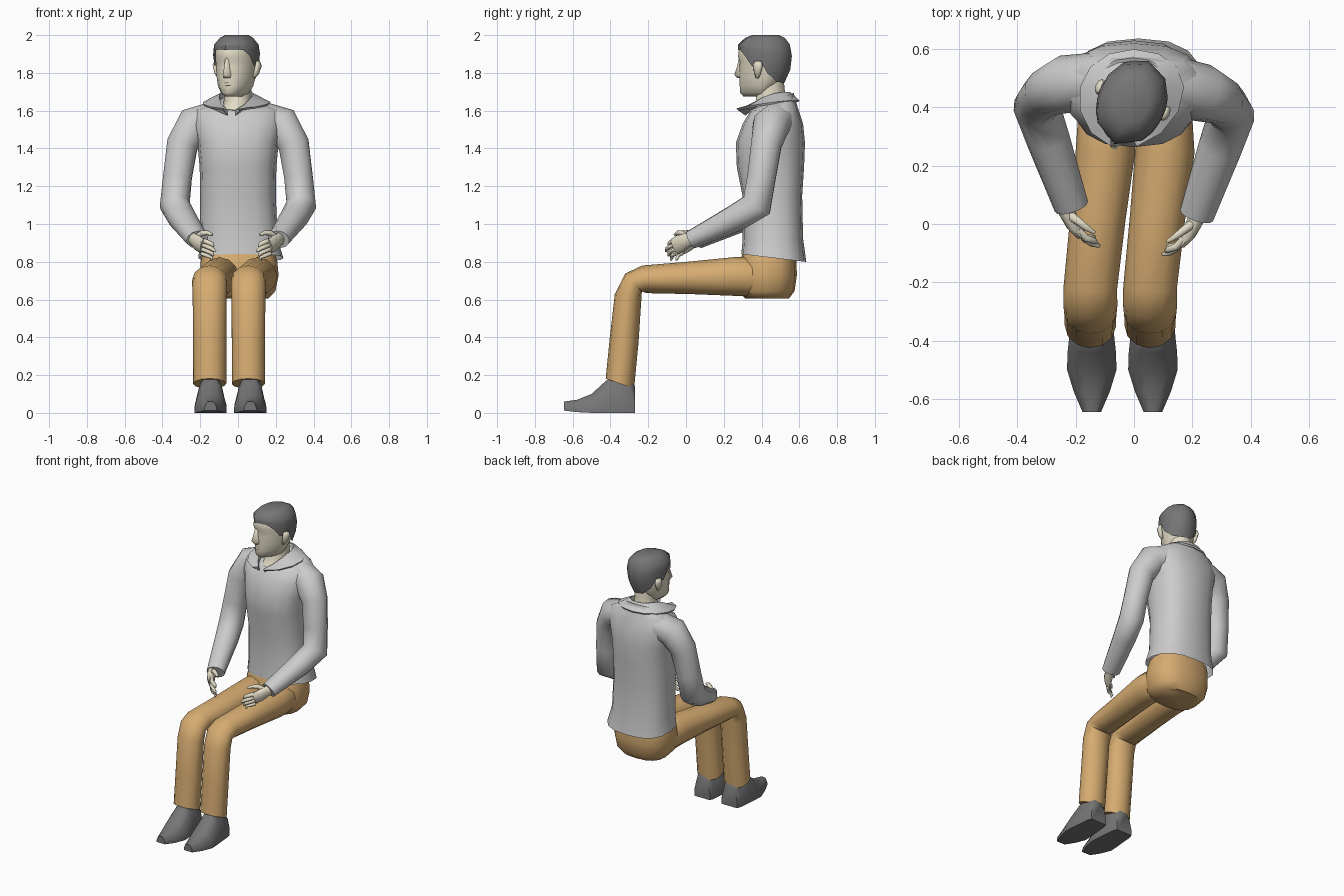
import bpy, bmesh
from math import sin, cos, pi, radians
from mathutils import Vector as V, Matrix


def material(name, rgb):
    m = bpy.data.materials.new(name)
    m.diffuse_color = (*rgb, 1)
    return m


SKIN = material("skin", (0.76, 0.71, 0.56))
DARK = material("dark_grey", (0.18, 0.18, 0.18))
TAN = material("tan_cloth", (0.67, 0.41, 0.165))


def loft(name, rings, mat=None, caps=(True, True), angle=50, xf=None):
    """Skin a list of equal-length closed rings."""
    bm = bmesh.new()
    rows = [[bm.verts.new(xf @ V(p) if xf else V(p)) for p in r] for r in rings]
    n = len(rows[0])
    for a, b in zip(rows, rows[1:]):
        for i in range(n):
            j = (i + 1) % n
            bm.faces.new((a[i], a[j], b[j], b[i]))
    if caps[0]:
        bm.faces.new(rows[0])
    if caps[1]:
        bm.faces.new(rows[-1])
    bmesh.ops.recalc_face_normals(bm, faces=bm.faces)
    me = bpy.data.meshes.new(name)
    bm.to_mesh(me)
    bm.free()
    me.shade_smooth()
    me.set_sharp_from_angle(angle=radians(angle))
    if mat:
        me.materials.append(mat)
    ob = bpy.data.objects.new(name, me)
    bpy.context.collection.objects.link(ob)
    return ob


def tube(name, path, mat=None, sides=10, ref=(1, 0, 0), end=None, xf=None):
    """Tube along points (x, y, z, radius_u, radius_v)."""
    pts = [V(p[:3]) for p in path]
    u, rings = V(ref), []
    for k, p in enumerate(path):
        t = V((0, 0, 0))
        if k > 0:
            t += (pts[k] - pts[k - 1]).normalized()
        if k < len(pts) - 1:
            t += (pts[k + 1] - pts[k]).normalized()
        if end and k == len(pts) - 1:
            t = V(end)
        t.normalize()
        u = (u - t * u.dot(t)).normalized()
        v = t.cross(u)
        rings.append([pts[k] + u * p[3] * cos(2 * pi * i / sides)
                      + v * p[-1] * sin(2 * pi * i / sides) for i in range(sides)])
    return loft(name, rings, mat, angle=80 if mat == SKIN else 50, xf=xf)


def oval(z, cx, cy, rx, ry, tilt=0, n=2.5, sides=16):
    """Horizontal superellipse ring, sloped along y."""
    out = []
    for i in range(sides):
        c, s = cos(2 * pi * i / sides), sin(2 * pi * i / sides)
        x = rx * abs(c) ** (2 / n) * (1 if c > 0 else -1)
        y = ry * abs(s) ** (2 / n) * (1 if s > 0 else -1)
        out.append((cx + x, cy + y, z + tilt * y))
    return out


# shirt body
loft("shirt_body", [oval(*r) for r in (
    (0.82, 0.015, 0.465, 0.225, 0.172, -0.12), (0.92, 0.005, 0.46, 0.205, 0.16),
    (1.15, 0, 0.457, 0.20, 0.158), (1.30, 0, 0.447, 0.203, 0.178),
    (1.43, 0, 0.447, 0.215, 0.183), (1.53, 0, 0.46, 0.24, 0.16),
    (1.61, 0, 0.465, 0.225, 0.125, 0.1), (1.65, -0.005, 0.46, 0.12, 0.11, 0.4))],
    caps=(False, True))

# shirt collar, open at the front
rings = []
for k in range(13):
    a = radians(14 + 332 * k / 12)
    f = (1 + cos(a)) / 2
    cx = -0.035 * f * f

    def at(rx, ry, z):
        return (cx + rx * sin(a), 0.45 - ry * cos(a), z)
    zi, zo = 1.70 - 0.10 * f ** 3, 1.655 - 0.045 * f * f
    rings.append([at(0.09, 0.10 + 0.05 * f, zi), at(0.18, 0.15 + 0.04 * f, zo),
                  at(0.175, 0.145 + 0.035 * f, zo - 0.01), at(0.085, 0.09 + 0.05 * f, zi - 0.03)])
loft("collar", rings, angle=35)

# sleeves and hands, both sides
for side, s, dy in (("right", 1, 0.0), ("left", -1, 0.03)):
    flip = Matrix.Diagonal((s, 1, 1, 1))
    tube(side + "_sleeve", [
        (0.12, 0.49 + dy / 3, 1.56, 0.09, 0.09), (0.235, 0.45 + dy, 1.525, 0.10, 0.098),
        (0.295, 0.425 + dy, 1.42, 0.083, 0.085), (0.32, 0.40 + dy, 1.25, 0.078, 0.078),
        (0.335, 0.375 + dy, 1.10, 0.085, 0.08), (0.295, 0.26 + dy, 1.03, 0.073, 0.075),
        (0.215, 0.03 + dy, 0.918, 0.05, 0.06)], sides=12, ref=(0, 1, 0), xf=flip)
    hand = flip @ Matrix.Translation((0.02 * (s < 0), dy, 0))
    tube(side + "_palm", [
        (0.225, 0.05, 0.925, 0.03, 0.038), (0.21, 0.01, 0.915, 0.028, 0.038),
        (0.19, -0.03, 0.897, 0.025, 0.047), (0.165, -0.06, 0.88, 0.018, 0.045)],
        SKIN, 8, xf=hand)
    for k, name in enumerate(("index", "middle", "ring", "little")):
        z, r = 0.915 - 0.024 * k, 0.0135 - 0.001 * k
        tip = 0.012 * abs(k - 1)
        tube(side + "_" + name + "_finger", [
            (0.172, -0.05, z, r), (0.145, -0.085 + tip / 2, z - 0.010, r),
            (0.118, -0.100 + tip, z - 0.022, r * 0.9),
            (0.098 + tip, -0.105 + tip, z - 0.036, r * 0.5)], SKIN, 6, xf=hand)
    tube(side + "_thumb", [
        (0.20, 0.0, 0.93, 0.018), (0.17, -0.022, 0.953, 0.015),
        (0.14, -0.045, 0.953, 0.012), (0.115, -0.06, 0.943, 0.007)], SKIN, 6, xf=hand)

# seat of the trousers
loft("trouser_seat", [oval(*r) for r in (
    (0.605, 0.01, 0.43, 0.15, 0.115), (0.645, 0.01, 0.425, 0.188, 0.15),
    (0.73, 0.008, 0.43, 0.207, 0.157), (0.80, 0.005, 0.435, 0.203, 0.15),
    (0.85, 0.005, 0.44, 0.19, 0.14))], TAN)

# trouser legs and shoes
for side, hip, knee in (("right", 0.106, 0.055), ("left", -0.098, -0.15)):
    mid = (hip + knee) / 2
    tube(side + "_trouser_leg", [
        (hip, 0.50, 0.72, 0.05, 0.05), (hip, 0.40, 0.72, 0.092, 0.105),
        (hip, 0.25, 0.722, 0.102, 0.102), (mid, 0.02, 0.715, 0.095, 0.086),
        (knee, -0.22, 0.707, 0.092, 0.074), (knee, -0.278, 0.69, 0.093, 0.065),
        (knee, -0.307, 0.61, 0.09, 0.072), (knee, -0.328, 0.38, 0.088, 0.077),
        (knee, -0.35, 0.155, 0.088, 0.08)], TAN, 12, end=(0, -0.36, -1))
    section = ((-1, 0), (-1, 0.3), (-0.75, 0.75), (-0.4, 1), (0.4, 1), (0.75, 0.75), (1, 0.3), (1, 0))
    cx = knee + (0.01 if knee > 0 else 0.005)
    loft(side + "_shoe", [[(cx + w * a, y, z0 + (h - z0) * b) for a, b in section]
                          for y, w, z0, h in (
        (-0.645, 0.032, 0.012, 0.06), (-0.575, 0.062, 0.004, 0.07), (-0.50, 0.085, 0, 0.10),
        (-0.44, 0.083, 0, 0.155), (-0.395, 0.078, 0, 0.195), (-0.30, 0.07, 0, 0.19),
        (-0.27, 0.06, 0, 0.14))], DARK)

# neck
tube("neck", [(-0.01, 0.435, 1.58, 0.085, 0.11), (0, 0.45, 1.65, 0.075, 0.08),
              (-0.005, 0.44, 1.78, 0.07, 0.075)], SKIN, 12)

# head, turned a little to one side
turn = Matrix.Translation((-0.007, 0.42, 0)) @ Matrix.Rotation(radians(-22), 4, 'Z')
SIDES = 20


def head_point(z, front, back, half, a):
    return (half * sin(a), -cos(a) * (front if cos(a) > 0 else back), z)


loft("head", [[head_point(*r, 2 * pi * i / SIDES) for i in range(SIDES)] for r in (
    (1.675, 0.125, 0.01, 0.045), (1.695, 0.142, 0.03, 0.07), (1.73, 0.142, 0.07, 0.09),
    (1.78, 0.142, 0.11, 0.10), (1.83, 0.141, 0.125, 0.105), (1.86, 0.139, 0.13, 0.107),
    (1.885, 0.15, 0.13, 0.107), (1.94, 0.143, 0.13, 0.104), (1.98, 0.08, 0.09, 0.06))],
    SKIN, angle=80, xf=turn)
loft("nose", [[(-w, -0.13, z), (-w * 0.4, -f, z), (w * 0.4, -f, z), (w, -0.13, z)]
              for z, w, f in ((1.88, 0.012, 0.148), (1.83, 0.018, 0.160),
                              (1.79, 0.026, 0.173), (1.772, 0.022, 0.155))],
     SKIN, angle=80, xf=turn)
tube("lips", [(-0.035, -0.126, 1.738, 0.005), (0, -0.140, 1.74, 0.010),
              (0.035, -0.126, 1.738, 0.005)], SKIN, 6, ref=(0, 0, 1), xf=turn)
for s in (-1, 1):
    tube("ear", [(s * 0.100, -0.005, 1.775, 0.008, 0.01), (s * 0.113, 0.0, 1.80, 0.013, 0.02),
                 (s * 0.122, 0.006, 1.84, 0.015, 0.028), (s * 0.118, 0.008, 1.862, 0.008, 0.02)],
         SKIN, 8, xf=turn)

# hair cap with a shaped hairline
PROFILE = ((1.74, 0.13, 0.105, 0.095), (1.80, 0.145, 0.14, 0.111), (1.90, 0.158, 0.153, 0.119),
           (1.95, 0.156, 0.14, 0.112), (1.985, 0.115, 0.112, 0.084), (2.0, 0.075, 0.08, 0.06))
LINE = ((0, 1.922), (45, 1.922), (62, 1.89), (76, 1.84), (86, 1.84), (96, 1.868),
        (112, 1.80), (140, 1.755), (180, 1.745))


def lerp_table(table, x):
    for p, q in zip(table, table[1:]):
        if x <= q[0]:
            k = (x - p[0]) / (q[0] - p[0])
            return [a + (b - a) * k for a, b in zip(p, q)]
    return list(table[-1])


angles = [a for a, _ in LINE] + [360 - a for a, _ in LINE[-2:0:-1]]
rings = []
for t in (0, 0.35, 0.7, 1):
    ring = []
    for a in angles:
        low = lerp_table(LINE, min(a, 360 - a))[1]
        ring.append(head_point(*lerp_table(PROFILE, low + (1.95 - low) * t), radians(a)))
    rings.append(ring)
rings += [[head_point(*p, radians(a)) for a in angles] for p in PROFILE[4:]]
loft("hair", rings, DARK, caps=(False, True), xf=turn)
